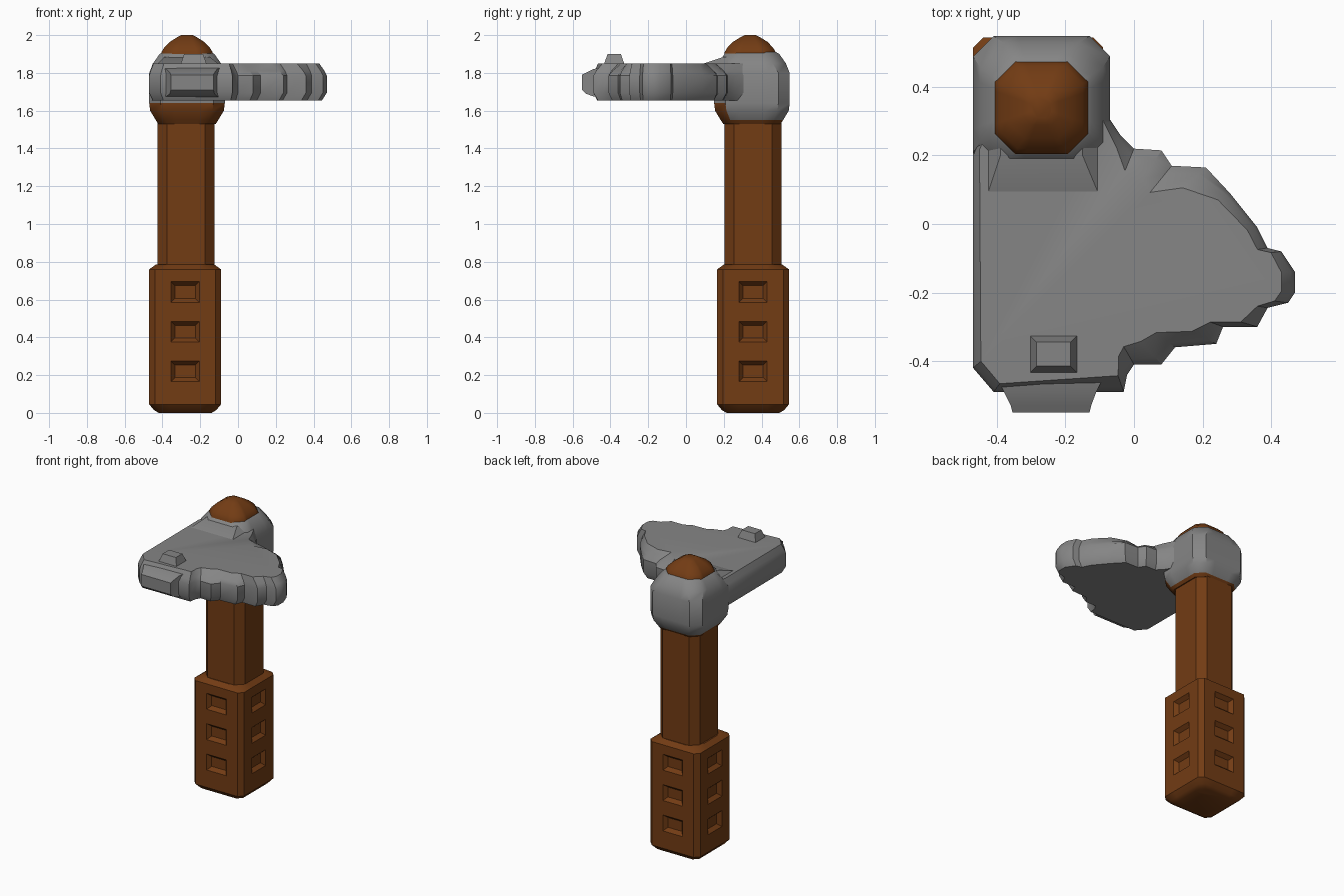
import bpy, bmesh, math
from mathutils import Vector

if "Cube" in bpy.data.objects:
    bpy.data.objects.remove(bpy.data.objects["Cube"])


def make_mat(name, rgb):
    m = bpy.data.materials.new(name)
    m.diffuse_color = (*rgb, 1)
    m.use_nodes = True
    m.node_tree.nodes["Principled BSDF"].inputs["Base Color"].default_value = m.diffuse_color
    return m


BROWN = make_mat("brown wood", (0.17, 0.045, 0.007))
GREY = make_mat("grey stone", (0.235, 0.235, 0.235))


def square(cx, cy, h, c, z, d=None):
    """Chamfered square ring, 16 points, half width h, corner cut c."""
    d = h * 0.35 if d is None else d
    pts = []
    for k in range(4):
        a = k * math.pi / 2
        for u in (-h + c, -d, d, h - c):
            pts.append(Vector((cx + h * math.cos(a) - u * math.sin(a),
                               cy + h * math.sin(a) + u * math.cos(a), z)))
    return pts


def loft(name, rings, mats, edit=None, angle=35):
    bm = bmesh.new()
    vs = [[bm.verts.new(p) for p in r] for r in rings]
    n = len(rings[0])
    for a, b in zip(vs, vs[1:]):
        for i in range(n):
            j = (i + 1) % n
            bm.faces.new((a[i], a[j], b[j], b[i]))
    bm.faces.new(vs[0][::-1])
    bm.faces.new(vs[-1])
    bmesh.ops.recalc_face_normals(bm, faces=bm.faces)
    if edit:
        edit(bm)
    me = bpy.data.meshes.new(name)
    bm.to_mesh(me)
    bm.free()
    ob = bpy.data.objects.new(name, me)
    bpy.context.collection.objects.link(ob)
    for m in mats:
        me.materials.append(m)
    bpy.ops.object.select_all(action='DESELECT')
    ob.select_set(True)
    bpy.context.view_layer.objects.active = ob
    bpy.ops.object.shade_smooth_by_angle(angle=math.radians(angle))
    return ob


HX, HY = -0.28, 0.355
DIMPLES = (0.22, 0.43, 0.64)


# grip with three finger dimples on each side
def cut_dimples(bm):
    bm.normal_update()
    picks = []
    for f in bm.faces:
        c = f.calc_center_median()
        near = any(abs(c.z - z) < 0.01 for z in DIMPLES)
        off = sorted((abs(c.x - HX), abs(c.y - HY)))
        if near and off[0] < 0.01:
            picks.append(f)
    bmesh.ops.inset_individual(bm, faces=picks, thickness=0.03, depth=-0.025)


levels = [(0.0, 0.14, 0.03), (0.015, 0.165, 0.03), (0.045, 0.19, 0.03)]
for z in DIMPLES:
    levels += [(z - 0.055, 0.19, 0.03), (z + 0.055, 0.19, 0.03)]
levels += [(0.76, 0.19, 0.03), (0.785, 0.155, 0.04)]
loft("grip", [square(HX, HY, h, c, z, 0.075) for z, h, c in levels],
     [BROWN], cut_dimples)

# shaft
loft("shaft", [square(HX + 0.005, HY, 0.15, 0.05, z) for z in (0.74, 1.60)],
     [BROWN])


# socket around the top of the shaft, brown underneath at the front
def paint_socket(bm):
    bm.normal_update()
    for f in bm.faces:
        c = f.calc_center_median()
        if c.z < 1.54 or (c.z < 1.64 and f.normal.y < -0.5):
            f.material_index = 1


socket = [(1.53, 0.152, 0.05), (1.55, 0.165, 0.05), (1.60, 0.195, 0.06),
          (1.64, 0.20, 0.06), (1.80, 0.20, 0.06), (1.85, 0.18, 0.07),
          (1.90, 0.145, 0.06), (1.915, 0.12, 0.05)]
loft("socket", [square(HX + 0.01, 0.349, h, c, z) for z, h, c in socket],
     [GREY, BROWN], paint_socket, 40)

# knob of the handle showing above the socket
knob = [(1.87, 0.14, 0.06), (1.91, 0.135, 0.06), (1.935, 0.12, 0.05),
        (1.965, 0.09, 0.04), (1.99, 0.05, 0.02), (2.0, 0.03, 0.01)]
loft("handle_knob", [square(-0.27, 0.34, h, c, z) for z, h, c in knob],
     [BROWN], None, 40)

# blade: chipped outline as x, y and how far the top is drawn in
OUT = [(-0.47, 0.24, .03), (-0.47, -0.42, .03), (-0.41, -0.49, .03),
       (-0.03, -0.49, .05), (-0.02, -0.44, .06), (0.0, -0.41, .06),
       (0.08, -0.41, .09), (0.12, -0.36, .07), (0.24, -0.35, .08),
       (0.26, -0.30, .04), (0.36, -0.30, .05), (0.39, -0.245, .03),
       (0.45, -0.23, .04), (0.47, -0.20, .04), (0.47, -0.14, .04),
       (0.43, -0.08, .03), (0.39, -0.07, .03), (0.36, -0.01, .03),
       (0.28, 0.09, .04), (0.21, 0.165, .09), (0.11, 0.17, .10),
       (0.08, 0.215, .10), (0.0, 0.22, .07), (-0.04, 0.26, .04),
       (-0.08, 0.32, .03), (-0.12, 0.40, .03), (-0.40, 0.40, .03)]
MID = Vector((-0.15, -0.15))


def blade_ring(z, f):
    ring = []
    for x, y, pull in OUT:
        p = Vector((x, y))
        p += (MID - p).normalized() * f(pull)
        ring.append(Vector((p.x, p.y, z)))
    return ring


loft("blade", [blade_ring(1.655, lambda p: 0.025),
               blade_ring(1.695, lambda p: 0),
               blade_ring(1.785, lambda p: 0),
               blade_ring(1.81, lambda p: 0.3 * p),
               blade_ring(1.85, lambda p: p)], [GREY], None, 35)


# small blocks: front tab and raised stud on the blade
def block(name, a, b):
    def ring(x0, x1, y0, y1, z):
        return [Vector((x, y, z)) for x, y in
                ((x0, y0), (x1, y0), (x1, y1), (x0, y1))]
    loft(name, [ring(*a), ring(*b)], [GREY], None, 30)


def tab_ring(y, x0, x1, z0, z1):
    return [Vector((x, y, z)) for x, z in
            ((x0, z0), (x1, z0), (x1, z1), (x0, z1))]


loft("front_tab", [tab_ring(-0.45, -0.40, -0.09, 1.67, 1.83),
                   tab_ring(-0.49, -0.38, -0.11, 1.675, 1.82),
                   tab_ring(-0.53, -0.36, -0.125, 1.69, 1.80),
                   tab_ring(-0.55, -0.355, -0.13, 1.71, 1.79)], [GREY])
block("blade_stud", (-0.31, -0.16, -0.44, -0.32, 1.83),
      (-0.285, -0.185, -0.415, -0.345, 1.90))
# sloped fillet joining blade and socket
block("socket_fillet", (-0.43, -0.10, 0.08, 0.30, 1.845),
      (-0.39, -0.15, 0.20, 0.30, 1.885))
